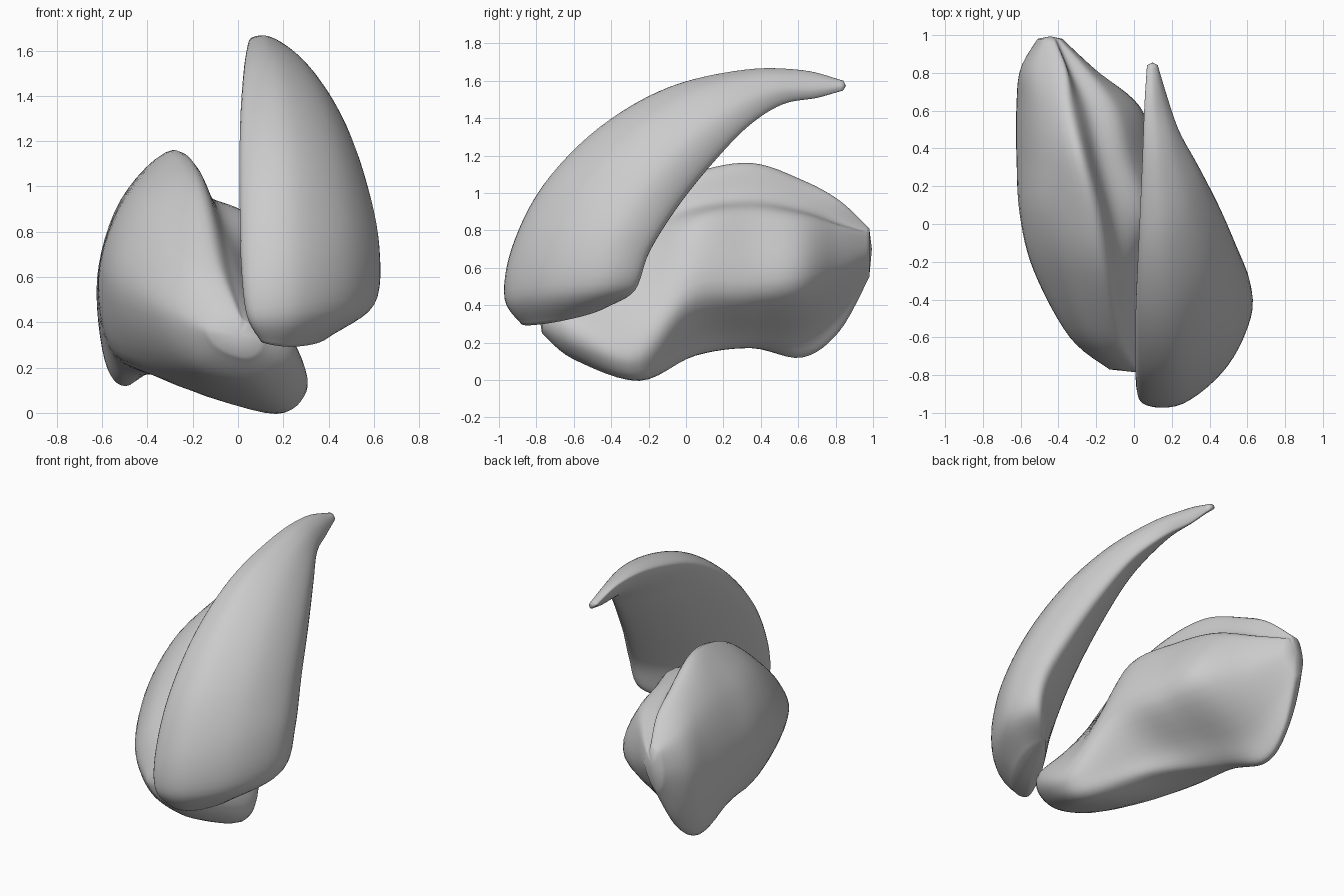
import bpy, bmesh, math
from mathutils import Vector

if "Cube" in bpy.data.objects:
    bpy.data.objects.remove(bpy.data.objects["Cube"])


def spline(p, t, closed):
    """Catmull-Rom point at parameter t through the points p."""
    n = len(p)
    i = int(math.floor(t))
    if not closed:
        i = min(i, n - 2)
    f = t - i
    at = (lambda k: p[k % n]) if closed else (lambda k: p[max(0, min(n - 1, k))])
    a, b, c, d = at(i - 1), at(i), at(i + 1), at(i + 2)
    return 0.5 * (2 * b + (c - a) * f + (2 * a - 5 * b + 4 * c - d) * f ** 2
                  + (3 * b - a - 3 * c + d) * f ** 3)


def resample(p, step, closed):
    count = len(p) * step if closed else (len(p) - 1) * step + 1
    return [spline(p, i / step, closed) for i in range(count)]


def loft(name, rings, around, along):
    """Smooth closed skin through a row of rings, with rounded ends."""
    rings = [resample(r, around, True) for r in rings]
    columns = [resample(list(c), along, False) for c in zip(*rings)]
    rows = list(zip(*columns))
    bm = bmesh.new()
    vs = [[bm.verts.new(p) for p in row] for row in rows]
    n = len(vs[0])
    for a, b in zip(vs, vs[1:]):
        for i in range(n):
            j = (i + 1) % n
            bm.faces.new((a[i], a[j], b[j], b[i]))
    for end, nxt in ((0, 1), (-1, -2)):
        mid = sum(rows[end], Vector()) / n
        inner = sum(rows[nxt], Vector()) / n
        tip = bm.verts.new(mid + (mid - inner).normalized() * 0.015)
        for i in range(n):
            bm.faces.new((vs[end][i], vs[end][(i + 1) % n], tip))
    bmesh.ops.recalc_face_normals(bm, faces=bm.faces)
    me = bpy.data.meshes.new(name)
    bm.to_mesh(me)
    bm.free()
    me.shade_smooth()
    ob = bpy.data.objects.new(name, me)
    bpy.context.collection.objects.link(ob)
    return ob


# Lower lobe: x,z outlines at each y (top, outer side, bottom rim, groove, inner bulge)
body = {
    -0.77: (.00, .42, -.08, .41, -.13, .36, -.08, .29, .02, .25, .08, .27, .10, .32, .06, .38),
    -0.60: (-.10, .66, -.25, .62, -.34, .45, -.21, .21, .07, .11, .23, .18, .24, .31, .08, .46),
    -0.25: (-.17, .97, -.40, .84, -.53, .54, -.36, .19, .12, .0, .28, .07, .27, .25, .04, .66),
    0.05: (-.22, 1.11, -.48, .94, -.605, .60, -.50, .23, -.12, .13, .0, .22, .19, .46, .08, .83),
    0.35: (-.29, 1.16, -.51, .95, -.62, .60, -.57, .27, -.42, .17, -.22, .25, .11, .47, -.01, .86),
    0.62: (-.35, 1.07, -.53, .91, -.62, .60, -.59, .24, -.50, .12, -.37, .25, .02, .50, -.08, .84),
    0.82: (-.37, .96, -.53, .86, -.60, .65, -.57, .40, -.50, .26, -.42, .37, -.22, .58, -.24, .80),
    0.98: (-.43, .81, -.48, .79, -.51, .68, -.50, .59, -.46, .55, -.42, .59, -.38, .69, -.39, .77),
}
rings = []
for y, r in body.items():
    ring = [Vector((r[i], y, r[i + 1])) for i in range(0, 16, 2)]
    # crease between the outer rim and the inner bulge
    depth = 0.035 if 0 < y < 0.9 else 0.0
    ring.append((ring[7] + ring[0]) / 2 - Vector((depth, 0, depth)))
    rings.append(ring)
loft("lower_lobe", rings, 6, 6)

# Upper petal: left edge, right edge and half thickness at each station
petal = [
    ((.11, -.88, .31), (.37, -.42, .39), .09),
    ((.055, -.95, .43), (.54, -.28, .48), .16),
    ((.03, -.91, .66), (.56, -.20, .70), .18),
    ((.025, -.76, .98), (.49, -.04, .95), .18),
    ((.025, -.48, 1.29), (.405, .15, 1.18), .155),
    ((.035, -.12, 1.52), (.31, .34, 1.37), .11),
    ((.05, .30, 1.635), (.21, .52, 1.48), .07),
    ((.06, .62, 1.65), (.15, .70, 1.51), .04),
    ((.07, .84, 1.59), (.12, .84, 1.55), .02),
]
mids = [(Vector(l) + Vector(r)) / 2 for l, r, t in petal]
rings = []
for k, (l, r, t) in enumerate(petal):
    half = (Vector(r) - Vector(l)) / 2
    path = mids[min(k + 1, len(mids) - 1)] - mids[max(k - 1, 0)]
    out = half.cross(path).normalized()
    ring = []
    for i in range(8):
        s, c = math.sin(i * math.pi / 4), math.cos(i * math.pi / 4)
        ring.append(mids[k] + half * c + out * t * s * (1.45 if s > 0 else 0.6))
    rings.append(ring)
loft("upper_petal", rings, 6, 6)
